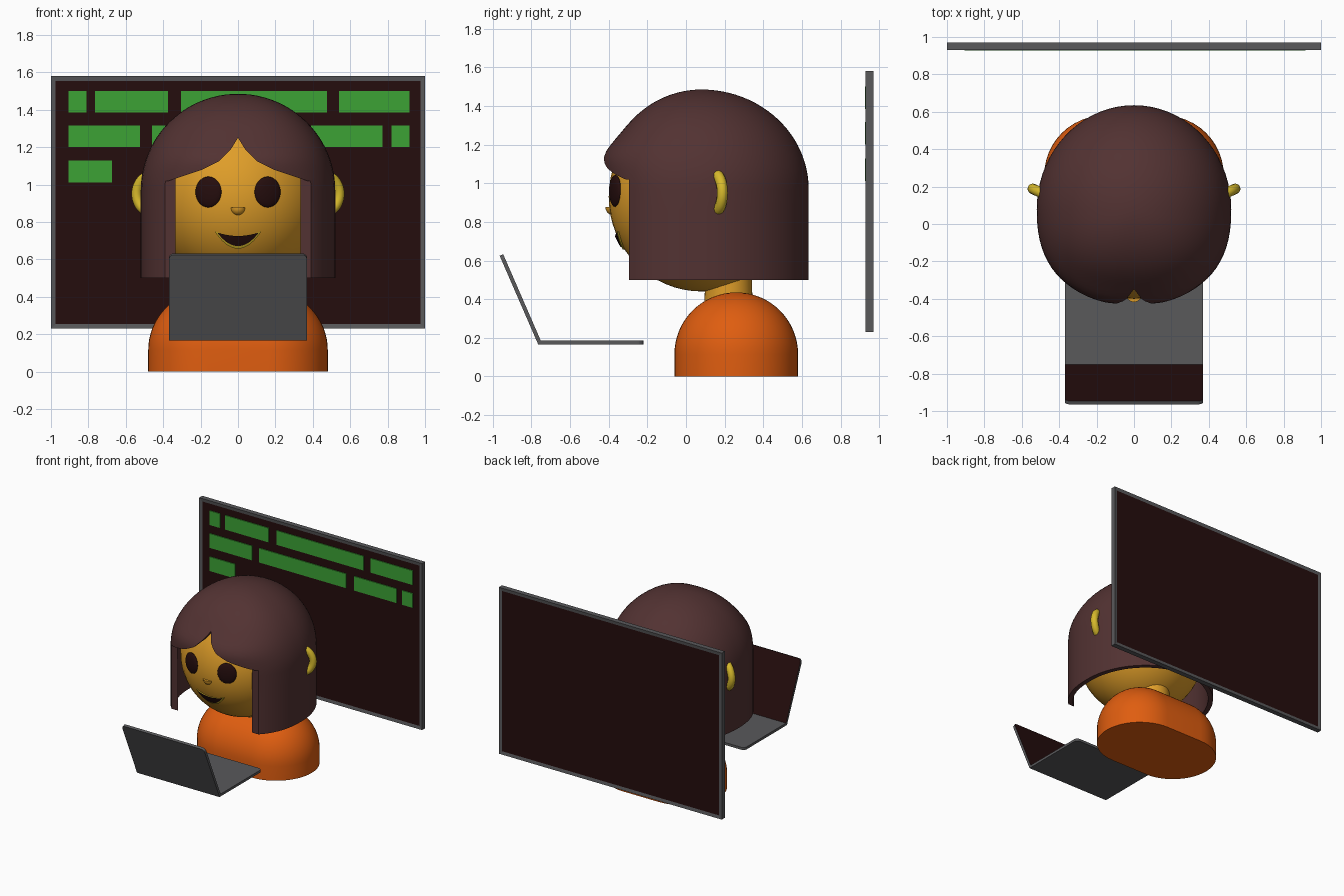
import bpy, bmesh, math
from mathutils import Matrix, Vector

cube = bpy.data.objects.get("Cube")
if cube:
    bpy.data.objects.remove(cube, do_unlink=True)


def material(name, r, g, b):
    m = bpy.data.materials.new(name)
    m.use_nodes = True
    m.diffuse_color = (r, g, b, 1)
    m.node_tree.nodes["Principled BSDF"].inputs["Base Color"].default_value = (r, g, b, 1)
    return m


GREY = material("slate grey", .1, .1, .105)
DARK = material("dark brown", .018, .004, .004)
GREEN = material("brick green", .045, .36, .035)
HAIR = material("hair brown", .085, .032, .032)
SKIN = material("skin amber", .74, .34, .022)
YELLOW = material("ear yellow", .68, .49, .025)
ORANGE = material("shirt orange", .74, .11, .005)


def activate(ob):
    bpy.ops.object.select_all(action="DESELECT")
    ob.select_set(True)
    bpy.context.view_layer.objects.active = ob


def finish(name, bm, mats, smooth=False):
    bmesh.ops.recalc_face_normals(bm, faces=bm.faces[:])
    me = bpy.data.meshes.new(name)
    bm.to_mesh(me)
    bm.free()
    for m in mats:
        me.materials.append(m)
    ob = bpy.data.objects.new(name, me)
    bpy.context.collection.objects.link(ob)
    if smooth:
        smooth_edges(ob)
    return ob


def smooth_edges(ob):
    activate(ob)
    bpy.ops.object.shade_smooth_by_angle(angle=math.radians(35))


def apply_modifiers(ob):
    activate(ob)
    for mod in list(ob.modifiers):
        bpy.ops.object.modifier_apply(modifier=mod.name)


def box_mesh(lo, hi):
    bm = bmesh.new()
    bmesh.ops.create_cube(bm, size=1)
    for v in bm.verts:
        v.co = [lo[i] if v.co[i] < 0 else hi[i] for i in range(3)]
    return bm


def ellipsoid(name, centre, radii, mat, turn=0):
    bm = bmesh.new()
    bmesh.ops.create_uvsphere(bm, u_segments=48, v_segments=32, radius=1)
    bm.transform(Matrix.LocRotScale(Vector(centre), Matrix.Rotation(turn, 3, "Z"), Vector(radii)))
    return finish(name, bm, [mat], True)


# Wall board: frame with recessed panels on both sides
bm = box_mesh((-1, .93, .23), (1, .97, 1.58))
bm.normal_update()
panels = [f for f in bm.faces if abs(f.normal.y) > .9]
bmesh.ops.inset_individual(bm, faces=panels, thickness=.036, depth=-.004)
for f in panels:
    f.material_index = 1
finish("wall_board", bm, [GREY, DARK])

# Green bricks on the board
rows = [(1.385, [(-.905, -.81), (-.765, -.375), (-.305, .475), (.54, .918)]),
        (1.2, [(-.905, -.525), (-.46, .32), (.39, .772), (.822, .918)]),
        (1.012, [(-.905, -.675)])]
for z, spans in rows:
    for a, b in spans:
        finish("board_brick", box_mesh((a, .927, z), (b, .935, z + .116)), [GREEN])

# Body: rounded shoulders over a stadium base
bm = bmesh.new()
for side in (-1, 1):
    bmesh.ops.create_uvsphere(bm, u_segments=48, v_segments=32, radius=.32,
                              matrix=Matrix.Translation((side * .16, .26, .115)))
bmesh.ops.delete(bm, geom=[v for v in bm.verts if v.co.z < .11], context="VERTS")
for v in [v for v in bm.verts if v.co.z < .12]:
    bm.verts.new((v.co.x, v.co.y, 0))
bmesh.ops.delete(bm, geom=bm.edges[:], context="EDGES_FACES")
hull = bmesh.ops.convex_hull(bm, input=bm.verts[:])
bmesh.ops.delete(bm, geom=[v for v in bm.verts if not v.link_faces], context="VERTS")
finish("body", bm, [ORANGE], True)

# Neck
bm = bmesh.new()
bmesh.ops.create_cone(bm, cap_ends=True, segments=48, radius1=.125, radius2=.12, depth=.2,
                      matrix=Matrix.Translation((0, .22, .45)))
finish("neck", bm, [SKIN], True)

# Head
HC, HR = (0, .08, .93), (.465, .48, .49)
ellipsoid("head", HC, HR, SKIN)


def face_y(x, z):
    d = 1 - (x / HR[0]) ** 2 - ((z - HC[2]) / HR[2]) ** 2
    return HC[1] - HR[1] * math.sqrt(d)


# Hair: domed shell with a fuller front
CY, N = .08, 72
profile = [(1, .5), (1, .62), (1, .74), (1, .86)]
profile += [(math.cos(t), .97 + .515 * math.sin(t))
            for t in (i * math.pi / 48 for i in range(24))]
bm = bmesh.new()
rings = []
for s, z in profile:
    ring = []
    for i in range(N):
        a = 2 * math.pi * i / N
        c, d = math.cos(a), math.sin(a)
        e, depth = (1, .555) if d >= 0 else (2 / 2.4, .5)
        x = .52 * s * math.copysign(abs(c) ** e, c)
        y = CY + depth * s * math.copysign(abs(d) ** e, d)
        if d < 0:  # fringe swells forward just above its lower edge
            y -= .035 * d * d * math.exp(-((z - 1.14) / .09) ** 2)
        ring.append(bm.verts.new((x, y, z)))
    rings.append(ring)
for lower, upper in zip(rings, rings[1:]):
    for i in range(N):
        j = (i + 1) % N
        bm.faces.new((lower[i], lower[j], upper[j], upper[i]))
top = bm.verts.new((0, CY, 1.485))
for i in range(N):
    bm.faces.new((rings[-1][i], rings[-1][(i + 1) % N], top))
hair = finish("hair", bm, [HAIR])
shell = hair.modifiers.new("shell", "SOLIDIFY")
shell.thickness, shell.offset = .036, -1
apply_modifiers(hair)

# Parted fringe opening cut through the front of the hair
half = [(.04, 1.185), (.1, 1.125), (.19, 1.08), (.37, 1.02), (.7, 1.01), (.7, .3)]
outline = [(0, 1.25)] + half + [(-x, z) for x, z in reversed(half)]
bm = bmesh.new()
front = bm.faces.new([bm.verts.new((x, -1, z)) for x, z in outline])
ext = bmesh.ops.extrude_face_region(bm, geom=[front], use_keep_orig=True)
for v in ext["geom"]:
    if isinstance(v, bmesh.types.BMVert):
        v.co.y = -.295
cutter = finish("fringe_cutter", bm, [HAIR])
cutter.hide_render = True
cut = hair.modifiers.new("opening", "BOOLEAN")
cut.operation, cut.solver, cut.object = "DIFFERENCE", "EXACT", cutter
apply_modifiers(hair)
bpy.data.objects.remove(cutter, do_unlink=True)
smooth_edges(hair)

# Eyes and ears
for side, label in ((1, "left"), (-1, "right")):
    ellipsoid(label + "_eye", (side * .158, face_y(.158, .96) + .004, .96),
              (.073, .022, .082), DARK, side * .34)
    curve = bpy.data.curves.new(label + "_ear", "CURVE")
    curve.dimensions = "3D"
    curve.bevel_depth, curve.bevel_resolution, curve.use_fill_caps = .028, 4, True
    path = curve.splines.new("NURBS")
    path.points.add(6)
    path.use_endpoint_u = True
    for i, p in enumerate(path.points):
        t = (i / 3 - 1) * math.pi / 2
        out = math.cos(t)
        p.co = (side * (.46 + .085 * out), .15 + .04 * out, .95 + .105 * math.sin(t), 1)
    curve.materials.append(YELLOW)
    ear = bpy.data.objects.new(label + "_ear", curve)
    bpy.context.collection.objects.link(ear)
    activate(ear)
    bpy.ops.object.convert(target="MESH")
    bpy.ops.object.shade_smooth_by_angle(angle=math.radians(50))

# Nose: lower half of a small ball
bm = bmesh.new()
bmesh.ops.create_uvsphere(bm, u_segments=32, v_segments=16, radius=.042)
cutset = bmesh.ops.bisect_plane(bm, geom=bm.verts[:] + bm.edges[:] + bm.faces[:],
                                plane_co=(0, 0, 0), plane_no=(0, 0, 1), clear_outer=True)
bmesh.ops.holes_fill(bm, edges=[e for e in bm.edges if e.is_boundary])
bm.transform(Matrix.Translation((0, -.375, .876)))
finish("nose", bm, [SKIN], True)


# Mouth: crescents laid over the curve of the face
def crescent(name, width, corner, upper, lower, lift, mat):
    bm = bmesh.new()
    cols = []
    for i in range(25):
        u = i / 12 - 1
        x, bow = u * width, 1 - u * u
        zs = [corner - bow * upper - k / 4 * (bow * (lower - upper) + .003) for k in range(5)]
        cols.append([bm.verts.new((x, face_y(x, z) - lift, z)) for z in zs])
    for a, b in zip(cols, cols[1:]):
        for k in range(4):
            bm.faces.new((a[k], b[k], b[k + 1], a[k + 1]))
    back = bmesh.ops.extrude_face_region(bm, geom=bm.faces[:], use_keep_orig=True)
    for v in back["geom"]:
        if isinstance(v, bmesh.types.BMVert):
            v.co.y += lift + .004
    finish(name, bm, [mat], True)


crescent("lip", .123, .75, .025, .09, .008, YELLOW)
crescent("mouth", .108, .742, .017, .068, .012, DARK)


# Laptop: two plates with rounded outer corners, hinged at the back edge
def laptop_plate(name, length, matrix, mats):
    bm = box_mesh((-.37, -length, 0), (.37, 0, .02))
    corners = [e for e in bm.edges if all(v.co.y < -.1 for v in e.verts)
               and abs(e.verts[0].co.z - e.verts[1].co.z) > .01]
    bmesh.ops.bevel(bm, geom=corners, offset=.03, segments=6, affect="EDGES", profile=.5)
    bm.normal_update()
    for f in bm.faces:
        f.material_index = len(mats) - 1 if f.normal.z > .9 else 0
    bm.transform(matrix)
    finish(name, bm, mats)


hinge = Matrix.Translation((0, -.765, .166))
laptop_plate("laptop_base", .545, hinge @ Matrix.Rotation(math.pi, 4, "Z"), [GREY])
laptop_plate("laptop_lid", .5, hinge @ Matrix.Rotation(math.radians(-66.5), 4, "X"), [GREY, DARK])
